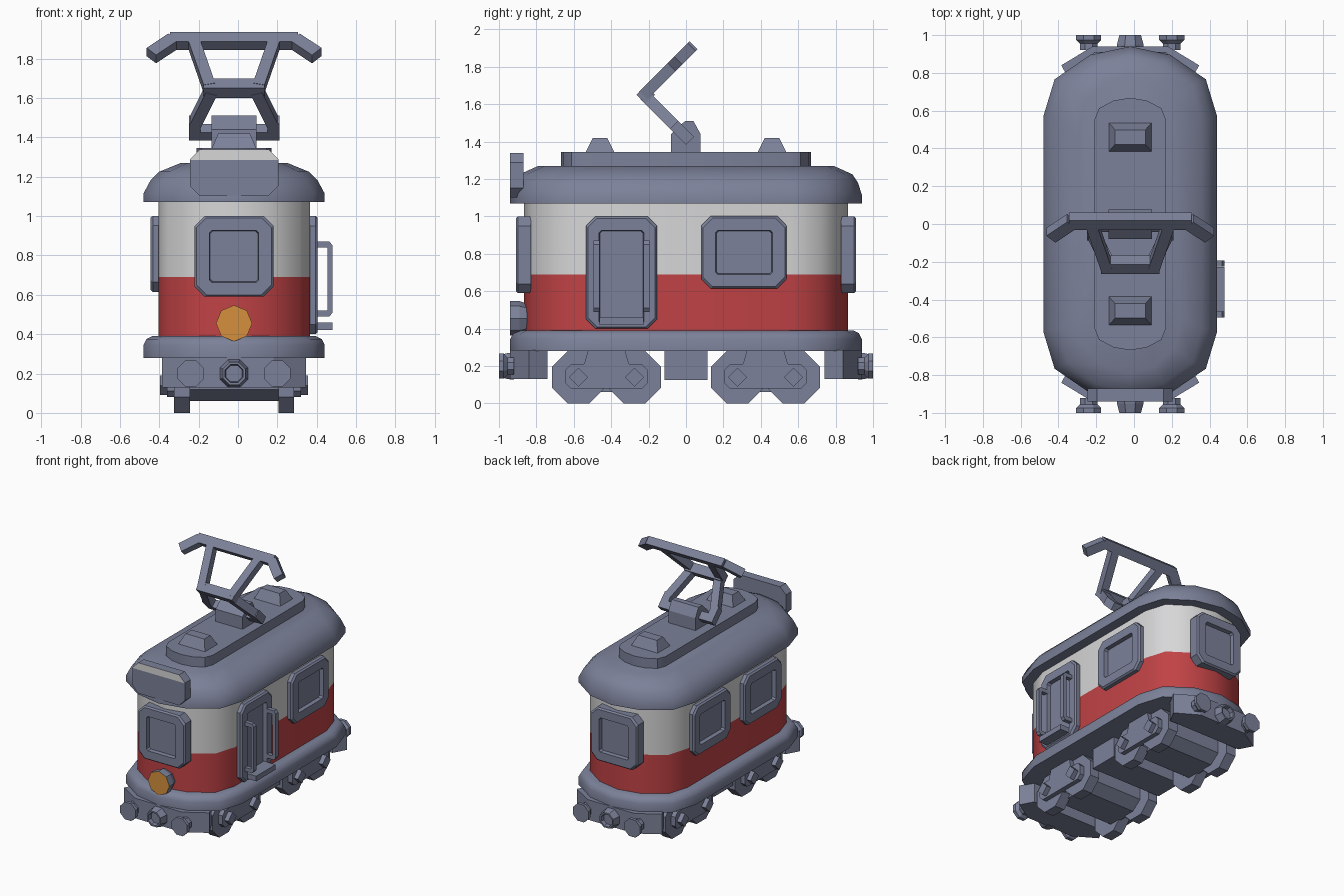
import bpy, bmesh, math
from mathutils import Vector as V

if "Cube" in bpy.data.objects:
    bpy.data.objects.remove(bpy.data.objects["Cube"])

OX = -0.02  # the wagon sits slightly off centre because of the door rails
X, Y, Z = V((1, 0, 0)), V((0, 1, 0)), V((0, 0, 1))


def material(name, rgb):
    m = bpy.data.materials.new(name)
    m.use_nodes = True
    m.diffuse_color = (*rgb, 1)
    m.node_tree.nodes["Principled BSDF"].inputs["Base Color"].default_value = (*rgb, 1)
    return m


GREY = material("slate grey", (0.2, 0.22, 0.32))
RED = material("red paint", (0.53, 0.055, 0.06))
WHITE = material("off white", (0.68, 0.68, 0.69))
AMBER = material("amber lamp", (0.66, 0.28, 0.045))


def loft(name, rings, mats=(GREY,), rule=None, smooth=None, cut=None):
    """Skin a stack of equal-length rings and cap both ends."""
    bm = bmesh.new()
    loops = [[bm.verts.new(p + X * OX) for p in r] for r in rings]
    n = len(loops[0])
    for a, b in zip(loops, loops[1:]):
        for i in range(n):
            j = (i + 1) % n
            bm.faces.new((a[i], a[j], b[j], b[i]))
    bm.faces.new(loops[0][::-1])
    bm.faces.new(loops[-1])
    if cut:
        bmesh.ops.bisect_plane(bm, geom=bm.verts[:] + bm.edges[:] + bm.faces[:],
                               plane_co=Z * cut, plane_no=Z)
    bmesh.ops.recalc_face_normals(bm, faces=bm.faces[:])
    bm.normal_update()
    if rule:
        for f in bm.faces:
            f.material_index = int(rule(f))
    me = bpy.data.meshes.new(name)
    bm.to_mesh(me)
    bm.free()
    for m in mats:
        me.materials.append(m)
    ob = bpy.data.objects.new(name, me)
    bpy.context.collection.objects.link(ob)
    if smooth:
        bpy.ops.object.select_all(action="DESELECT")
        ob.select_set(True)
        bpy.context.view_layer.objects.active = ob
        bpy.ops.object.shade_smooth_by_angle(angle=math.radians(smooth))
    return ob


def plan(hw, straight, end, z):
    """Tram outline seen from above, with rounded ends."""
    d = end - straight
    q = [(hw, straight), (hw * .87, straight + d * .53), (hw * .46, straight + d * .88)]
    half = q + [(0, end)] + [(-x, y) for x, y in q[::-1]]
    return [V((x, y, z)) for x, y in half + [(-x, -y) for x, y in half]]


def octo(c, u, v, a, b, k):
    """Rectangle of half sizes a, b with corners cut by k."""
    pts = [(a, b - k), (a - k, b), (k - a, b), (-a, b - k), (-a, k - b), (k - a, -b), (a - k, -b), (a, k - b)]
    return [c + u * p + v * q for p, q in pts]


def box(name, c, half, taper=1.0):
    c = V(c)
    ring = lambda z, s: [c + V((sx * half[0] * s, sy * half[1] * s, z))
                         for sx, sy in ((1, 1), (-1, 1), (-1, -1), (1, -1))]
    return loft(name, [ring(-half[2], 1), ring(half[2], taper)])


def prism(name, pts, x0, x1):
    """Side profile of (y, z) points swept along x."""
    return loft(name, [[V((x, y, z)) for y, z in pts] for x in (x0, x1)])


def disc(name, c, axis, steps, n=8, turn=0.5, **kw):
    """Turned part: steps are (distance along axis, radius)."""
    u = Y if axis.x else X
    angles = [(i + turn) * math.tau / n for i in range(n)]
    return loft(name, [[V(c) + axis * d + (u * math.cos(t) + Z * math.sin(t)) * r
                        for t in angles] for d, r in steps], **kw)


def beam(name, a, b, w, t, normal):
    a, b = V(a), V(b)
    side = (b - a).normalized().cross(normal)
    return loft(name, [[p + side * w * i + normal * t * j
                        for i, j in ((.5, .5), (-.5, .5), (-.5, -.5), (.5, -.5))] for p in (a, b)])


def panel(name, c, u, n, size, hole, lift=0, k=0.05, depth=0.08):
    """Framed window or door with a sunken pane; c lies on the outer face."""
    c = V(c)
    a, b = size
    p, q = hole
    d = c + Z * lift
    return loft(name, [octo(c - n * depth, u, Z, a, b, k), octo(c - n * .012, u, Z, a, b, k),
                       octo(c, u, Z, a - .01, b - .01, k), octo(d, u, Z, p, q, .012),
                       octo(d - n * .03, u, Z, p - .004, q - .004, .012)])


# Shell: skirt, two-tone body, roof and roof deck
loft("skirt", [plan(.46, .57, .94, .28), plan(.46, .57, .94, .345),
               plan(.445, .56, .925, .375), plan(.415, .55, .895, .39)], smooth=40)
loft("body", [plan(.385, .56, .865, z) for z in (.385, .69, 1.08)], (RED, WHITE),
     lambda f: f.calc_center_median().z > .69, smooth=40)
loft("roof", [plan(.46, .57, .94, 1.07), plan(.46, .57, .94, 1.115), plan(.425, .56, .92, 1.18),
              plan(.38, .55, .89, 1.225), plan(.27, .5, .79, 1.27)], smooth=50)
loft("roof_deck", [plan(.19, .55, .668, z) for z in (1.26, 1.345)], smooth=30)
for y in (-.46, .46):
    loft("roof_vent", [[V((sx * a, y + sy * b, z)) for sx, sy in ((1, 1), (-1, 1), (-1, -1), (1, -1))]
                       for a, b, z in ((.115, .078, 1.34), (.08, .038, 1.42))])

# Destination board with a light upper strip
loft("destination_board", [octo(V((0, y, 1.22)), X, Z, .225, .118, .05) for y in (-.87, -.94)],
     (GREY, WHITE), lambda f: f.normal.y < -.9 and f.calc_center_median().z > 1.285, cut=1.285)

# Headlamp
disc("headlamp", (0, 0, .455), -Y, [(.84, .075), (.89, .092), (.94, .092)], turn=0,
     mats=(GREY, AMBER), rule=lambda f: f.normal.y < -.9 and f.calc_center_median().y < -.93)

# Windows and door
for s in (-1, 1):
    panel("end_window", (0, s * .91, .795), X, Y * s, (.2, .205), (.125, .132))
    panel("side_window", (s * .425, .31, .808), Y, X * s, (.228, .193), (.152, .118))
panel("front_side_window", (-.425, -.31, .808), Y, -X, (.228, .193), (.152, .118))
panel("door", (.425, -.345, .7), Y, X, (.19, .3), (.12, .25), lift=-.025)
for y in (-.478, -.21):
    prof = [(.41, .49), (.485, .49), (.5, .51), (.5, .85), (.485, .87), (.41, .87),
            (.41, .84), (.475, .84), (.475, .52), (.41, .52)]
    loft("door_rail", [[V((x, y + d, z)) for x, z in prof] for d in (-.016, .016)])
box("door_step", (.45, -.345, .44), (.05, .118, .02))

# Buffer beams, buffers and couplers at both ends
for s in (-1, 1):
    edge = [(.2, .94), (.365, .84), (.31, .74)]
    loft("buffer_beam", [[V((x, s * y, z)) for x, y in edge + [(-x, y) for x, y in edge[::-1]]]
                         for z in (.13, .285)])
    for x in (-.22, .22):
        disc("buffer", (x, 0, .2), Y * s, [(.92, .05), (.955, .05), (.975, .072), (1, .072)])
    disc("coupler", (0, 0, .2), Y * s, [(.92, .078), (.95, .076), (1, .062), (1, .05), (.97, .045)])

# Underframe and bogies
box("underframe_tank", (0, 0, .205), (.3, .115, .08))
for c in (-.425, .425):
    prism("motor_housing", [(c + y, z) for y, z in ((-.2, .28), (-.2, .12), (-.12, .06), (.12, .06),
                                                    (.2, .12), (.2, .28))], -.24, .24)
    for s in (-1, 1):
        prism("bogie_plate", [(c + y, z) for y, z in (
            (-.22, .11), (-.19, .08), (.19, .08), (.22, .11), (.22, .18), (.19, .21), (.12, .21),
            (.1, .28), (-.1, .28), (-.12, .21), (-.19, .21), (-.22, .18))], s * .29, s * .34)
        for y in (c - .15, c + .15):
            disc("wheel", (0, y, .14), X * s, [(.225, .152), (.305, .152)])
            disc("axle_end", (0, y, .14), X * s, [(.3, .05), (.375, .05)], n=4, turn=0)

# Pantograph: two sloping frames meeting at a knee
prism("pantograph_base", [(-.08, 1.34), (-.08, 1.44), (-.005, 1.51), (.04, 1.51), (.078, 1.44),
                          (.078, 1.34)], -.115, .115)
low_n, up_n = V((0, 1, 1)).normalized(), V((0, -1, 1)).normalized()
lower = lambda x, z: V((x, 1.425 - z, z))
upper = lambda x, z: V((x, z - 1.875, z))
beam("lower_bar", lower(-.23, 1.425), lower(.23, 1.425), .06, .06, low_n)
beam("knee_bar", (-.155, -.215, 1.65), (.155, -.215, 1.65), .07, .07, up_n)
beam("contact_bar", upper(-.325, 1.89), upper(.325, 1.89), .07, .06, up_n)
for s in (-1, 1):
    beam("lower_post", lower(s * .2, 1.41), lower(s * .2, 1.49), .06, .06, low_n)
    beam("lower_arm", lower(s * .2, 1.47), lower(s * .115, 1.64), .06, .06, low_n)
    beam("upper_arm", upper(s * .125, 1.65), upper(s * .205, 1.88), .06, .06, up_n)
    beam("contact_horn", upper(s * .31, 1.888), upper(s * .42, 1.815), .07, .06, up_n)
